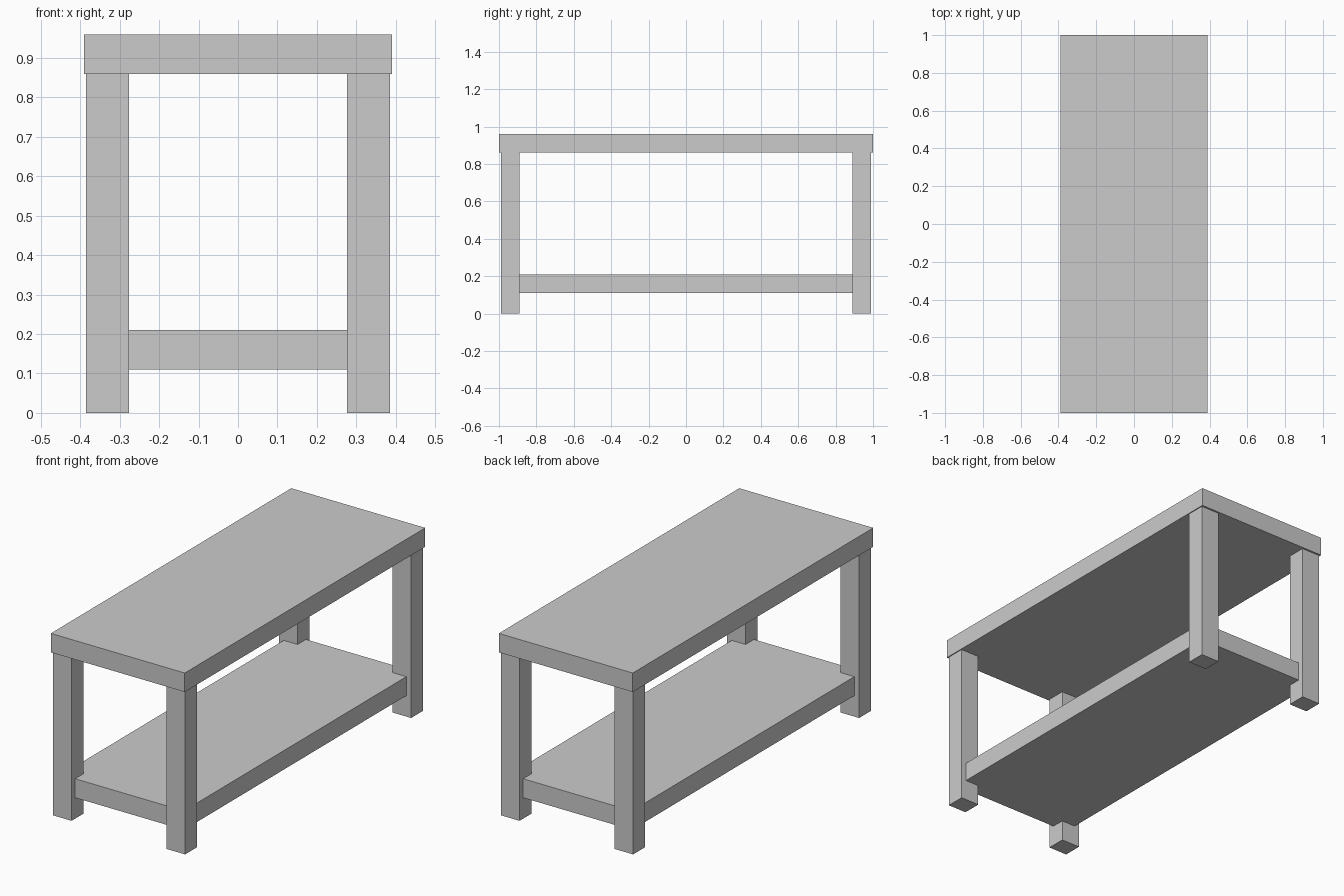
import bpy

if "Cube" in bpy.data.objects:
    bpy.data.objects.remove(bpy.data.objects["Cube"])


def box(name, x, y, z):
    """Axis-aligned box from (min, max) ranges."""
    ranges = (x, y, z)
    bpy.ops.mesh.primitive_cube_add(size=1, location=[(a + b) / 2 for a, b in ranges])
    ob = bpy.context.object
    ob.name = name
    ob.scale = [b - a for a, b in ranges]
    bpy.ops.object.transform_apply(location=False, rotation=False, scale=True)
    return ob


# Table top
box("table_top", (-0.39, 0.39), (-1.0, 1.0), (0.86, 0.96))

# Lower shelf, its corners set into the legs
box("lower_shelf", (-0.357, 0.357), (-0.96, 0.96), (0.11, 0.21))

# Four corner legs
for side, sx in (("left", -1), ("right", 1)):
    for end, sy in (("front", -1), ("back", 1)):
        box(f"{end}_{side}_leg",
            sorted((sx * 0.276, sx * 0.385)),
            sorted((sy * 0.89, sy * 0.99)),
            (0.0, 0.86))
